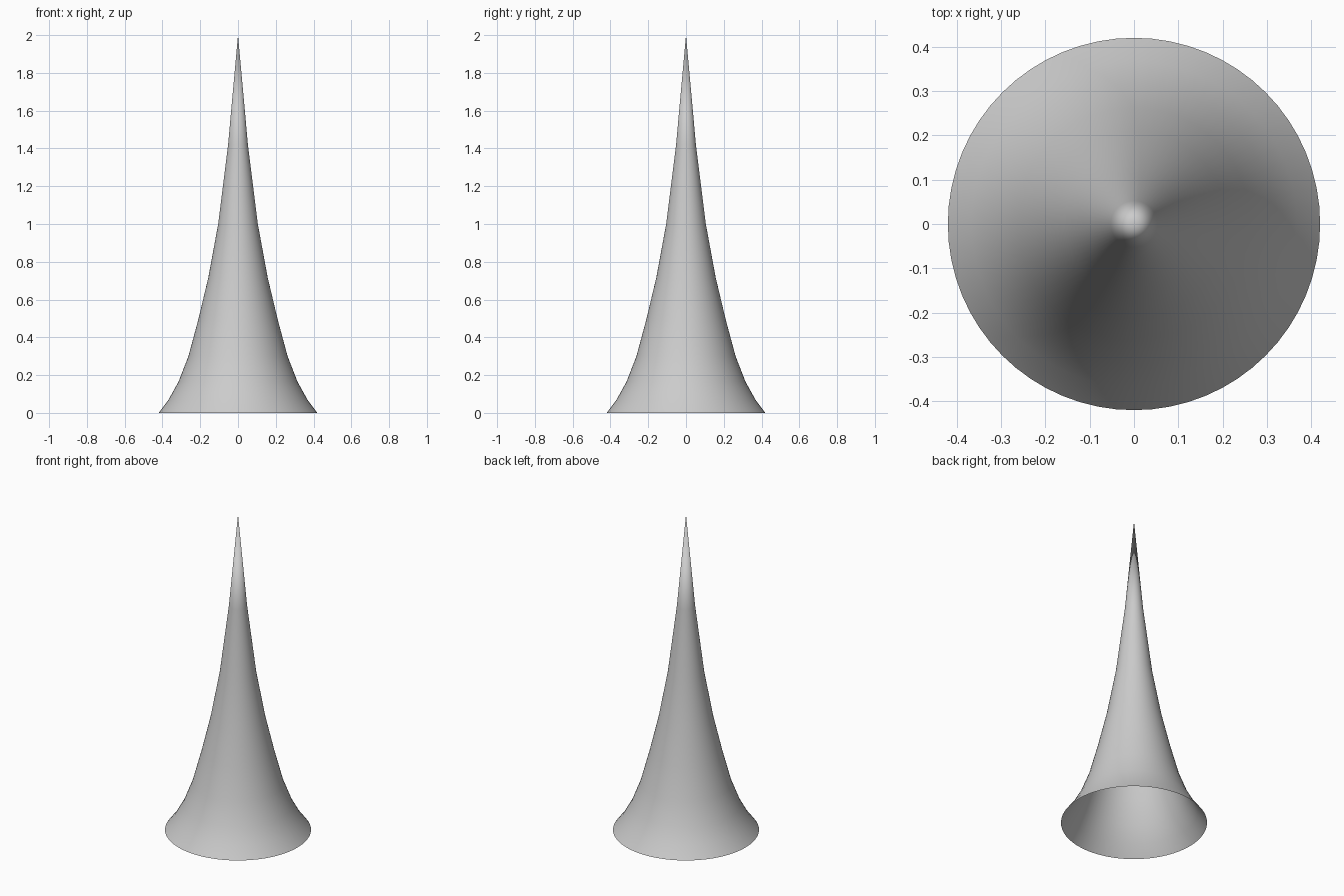
import bpy, bmesh
from math import cos, sin, tau

if "Cube" in bpy.data.objects:
    bpy.data.objects.remove(bpy.data.objects["Cube"])

SEGMENTS = 64
BASE_RADIUS = 0.42
# Heights of the rings, evenly spaced in radius from the rim inward
HEIGHTS = [0.0, 0.07, 0.165, 0.30, 0.495, 0.715, 1.0, 1.42]
TIP = 2.0

# Flared open spire: rings narrowing to a sharp tip
bm = bmesh.new()
rings = []
for i, z in enumerate(HEIGHTS):
    r = BASE_RADIUS * (1 - i / len(HEIGHTS))
    rings.append([bm.verts.new((r * cos(tau * k / SEGMENTS), r * sin(tau * k / SEGMENTS), z))
                  for k in range(SEGMENTS)])
tip = bm.verts.new((0, 0, TIP))

for k in range(SEGMENTS):
    n = (k + 1) % SEGMENTS
    for low, high in zip(rings, rings[1:]):
        bm.faces.new((low[k], low[n], high[n], high[k]))
    bm.faces.new((rings[-1][k], rings[-1][n], tip))
for face in bm.faces:
    face.smooth = True

mesh = bpy.data.meshes.new("flared_spire")
bm.to_mesh(mesh)
bm.free()
spire = bpy.data.objects.new("flared_spire", mesh)
bpy.context.collection.objects.link(spire)
